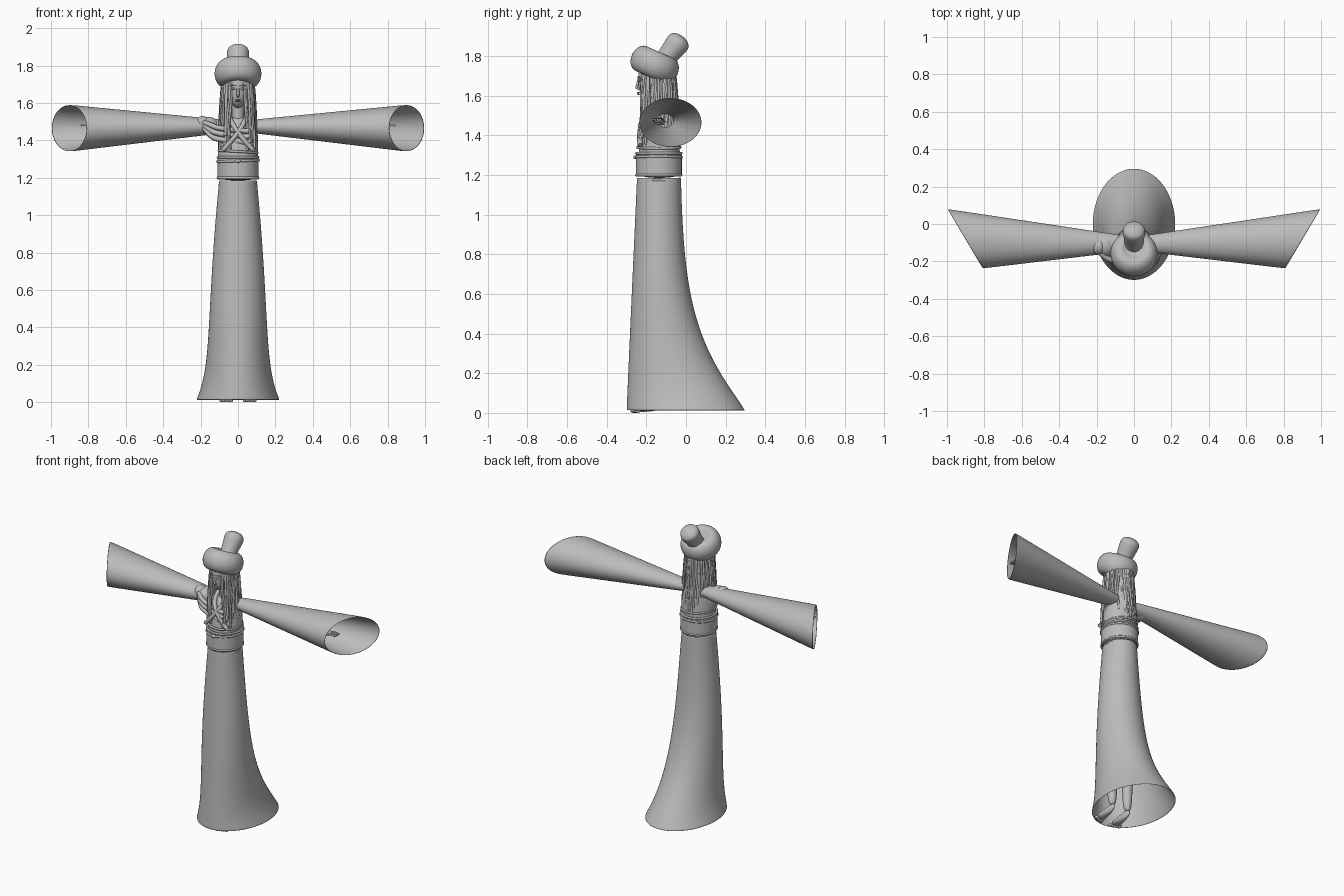
import bpy, bmesh, math, random
from math import sin, cos, pi, exp, sqrt, radians
from mathutils import Vector, Matrix

random.seed(4)
if "Cube" in bpy.data.objects:
    bpy.data.objects.remove(bpy.data.objects["Cube"])

GREY = (0.5, 0.5, 0.5, 1)
clay = bpy.data.materials.new("grey clay")
clay.use_nodes = True
clay.diffuse_color = GREY
clay.node_tree.nodes["Principled BSDF"].inputs["Base Color"].default_value = GREY


def steps(count):
    """Even steps that stop just short of both ends, so tips stay open."""
    return [min(max(i / count, 0.01), 0.99) for i in range(count + 1)]


def circle(count):
    return [2 * pi * i / count for i in range(count)]


def link(name, data):
    data.materials.append(clay)
    thing = bpy.data.objects.new(name, data)
    bpy.context.collection.objects.link(thing)
    return thing


def finish(name, bm):
    bmesh.ops.recalc_face_normals(bm, faces=bm.faces)
    for face in bm.faces:
        face.smooth = True
    mesh = bpy.data.meshes.new(name)
    bm.to_mesh(mesh)
    bm.free()
    return link(name, mesh)


def loft(name, rings, sides=24, hollow=False):
    """Skin elliptical rings, each given as a centre and two half axes."""
    bm = bmesh.new()
    loops = [[bm.verts.new(Vector(centre) + Vector(u) * cos(a) + Vector(v) * sin(a)) for a in circle(sides)]
             for centre, u, v in rings]
    for lower, upper in zip(loops, loops[1:]):
        for i in range(sides):
            bm.faces.new((lower[i - 1], lower[i], upper[i], upper[i - 1]))
    if not hollow:
        bm.faces.new(loops[0])
        bm.faces.new(loops[-1])
    thing = finish(name, bm)
    if hollow:
        thing.modifiers.new("wall", 'SOLIDIFY').thickness = 0.004
    thing.modifiers.new("rounding", 'SUBSURF').levels = 2
    thing.modifiers["rounding"].render_levels = 2


def body(name, low, high, width, front, back, count=8, **options):
    """Upright loft; width, front and back are rules of the relative height."""
    loft(name, [((0, (front(t) + back(t)) / 2, low + (high - low) * t), (width(t), 0, 0),
                 (0, (back(t) - front(t)) / 2, 0)) for t in steps(count)], **options)


def spun(name, profile, base, tilt):
    """Turned profile of radius and height, leaning back."""
    lean = Matrix.Rotation(-radians(tilt), 3, 'X')
    right, depth, axis = lean.transposed()
    loft(name, [(Vector(base) + axis * height, right * radius, depth * radius) for radius, height in profile])


def blob(name, centre, size):
    bm = bmesh.new()
    bmesh.ops.create_uvsphere(bm, u_segments=20, v_segments=12, radius=1)
    bmesh.ops.scale(bm, vec=size, verts=bm.verts)
    bmesh.ops.translate(bm, vec=centre, verts=bm.verts)
    finish(name, bm)


def cord(name, paths, radius, closed=False):
    """Round cords along smooth paths."""
    curve = bpy.data.curves.new(name, 'CURVE')
    curve.dimensions = '3D'
    curve.bevel_depth = radius
    curve.bevel_resolution = 1
    curve.resolution_u = 5
    curve.use_fill_caps = True
    for path in paths:
        spline = curve.splines.new('NURBS')
        spline.points.add(len(path) - 1)
        for point, place in zip(spline.points, path):
            point.co = (*place, 1)
        spline.order_u = 3
        spline.use_endpoint_u = not closed
        spline.use_cyclic_u = closed
    link(name, curve)


def hoop(height, width, tilt):
    """Closed path around the waist."""
    return [(width * cos(a), (width + 0.005) * sin(a) - 0.137, height + tilt * cos(a)) for a in circle(16)]


# Long skirt, open below, flared at the hem and trailing at the back
body("skirt", 0, 1.2,
     width=lambda t: 0.1 + 0.06 * (1 - t * t) + 0.07 * exp(-9 * t),
     front=lambda t: 0.055 * t - 0.302,
     back=lambda t: 0.335 * exp(-(3.3 * t) ** 1.2) - 0.03,
     count=24, sides=32, hollow=True)
cord("skirt_folds", [hoop(1.17, 0.1, 0.004), hoop(1.13, 0.1, -0.006)], 0.006, closed=True)

# Torso, sash and cords
body("torso", 1.18, 1.54,
     width=lambda t: 0.108 * sqrt(1 - t ** 8),
     front=lambda t: 0.08 * t ** 4 - 0.24,
     back=lambda t: -0.03 - 0.06 * t ** 6)
body("sash", 1.19, 1.31,
     width=lambda t: 0.112, front=lambda t: -0.254, back=lambda t: -0.02, hollow=True)
cord("sash_cords", [hoop(1.31, 0.11, 0), hoop(1.29, 0.112, 0.004), hoop(1.2, 0.11, 0), hoop(1.34, 0.105, -0.006)],
     0.007, closed=True)
blob("sash_knot", (0, -0.256, 1.29), (0.016, 0.01, 0.01))

# Folds draped across the chest and bunched on the right shoulder
cord("shoulder_drape", [[(-0.2, -0.13, 1.5), (-0.16, -0.18, 1.49 - drop), (-0.1, -0.2, 1.46 - drop),
                         (0.06, -0.23, 1.45 - drop)] for drop in (0, 0.03, 0.06)], 0.015)
blob("bunched_sleeve", (-0.155, -0.115, 1.475), (0.055, 0.06, 0.05))
blob("sleeve_fold", (-0.19, -0.12, 1.49), (0.04, 0.045, 0.04))

for side, s in (("left", 1), ("right", -1)):
    cord(side + "_collar", [[(s * 0.05, -0.1, 1.55), (s * 0.05, -0.2, 1.52), (-s * 0.02, -0.24, 1.41),
                             (-s * 0.08, -0.23, 1.35)]], 0.014)

    # Trumpet sleeve, cut at a slant
    rings = []
    for t in steps(8):
        rear = Vector((s * (0.05 + 0.96 * t), 0.145 * t - 0.062, 0))
        fore = Vector((s * (0.07 + 0.75 * t), -0.15 - 0.09 * t, 0))
        middle = (rear + fore) / 2 + Vector((0, 0, 1.475 - 0.01 * t))
        rings.append((middle, (rear - fore) / 2, (0, 0, 0.034 + 0.093 * t)))
    loft(side + "_sleeve", rings, sides=28, hollow=True)

    # Arm and hand inside the sleeve
    cord(side + "_arm", [[(s * 0.06, -0.12, 1.47), (s * 0.4, -0.13, 1.47), (s * 0.75, -0.14, 1.475)]], 0.02)
    blob(side + "_palm", (s * 0.765, -0.14, 1.475), (0.035, 0.028, 0.013))
    cord(side + "_fingers", [[(s * 0.77, -0.14 + spread, 1.475), (s * 0.81, -0.145 + spread, 1.485),
                              (s * 0.84, -0.15 + spread, 1.48)] for spread in (-0.02, -0.007, 0.007, 0.02)], 0.006)

    # Bare leg, foot and toes under the skirt
    x = s * 0.06
    loft(side + "_leg", [((x, -0.135, 0.04 + 1.1 * t), (radius, 0, 0), (0, radius, 0))
                         for t in steps(10) for radius in [0.024 + 0.03 * sin(t * 2)]], sides=14)
    loft(side + "_foot", [((x, -0.11 - 0.145 * t, 0.045 - 0.03 * t), (0.035 * sqrt(t), 0, 0),
                           (0, 0, 0.008 + 0.045 * sqrt(t) * (1 - t))) for t in steps(6)], sides=14)
    for toe in range(5):
        blob(f"{side}_toe_{toe}", (x + s * (0.014 * toe - 0.025), 0.005 * toe - 0.265, 0.01), (0.008, 0.016, 0.01))

    # Eyes and brows
    blob(side + "_eye", (s * 0.025, -0.235, 1.676), (0.011, 0.008, 0.006))
    cord(side + "_brow", [[(s * 0.01, -0.243, 1.69), (s * 0.026, -0.242, 1.7), (s * 0.042, -0.23, 1.69)]], 0.003)

# Neck, egg-shaped head, nose and lips
body("neck", 1.5, 1.62, width=lambda t: 0.032, front=lambda t: -0.175, back=lambda t: -0.105)
body("head", 1.57, 1.79,
     width=lambda t: 0.062 * sqrt(sin(pi * t)),
     front=lambda t: -0.16 - 0.083 * sin(pi * t) ** 0.25,
     back=lambda t: -0.16 + 0.085 * sin(pi * t))
cord("nose", [[(0, -0.237, 1.69), (0, -0.247, 1.65), (0, -0.252, 1.64), (0, -0.236, 1.634)]], 0.007)
for name, height in (("upper_lip", 1.616), ("lower_lip", 1.608)):
    blob(name, (0, -0.24, height), (0.014, 0.007, 0.004))

# Hair: a solid mass behind, with hanging locks all round except the face
body("hair_mass", 1.38, 1.76,
     width=lambda t: 0.06 + 0.018 * t,
     front=lambda t: -0.1 - 0.1 * t,
     back=lambda t: -0.03 - 0.03 * t)
locks = []
for i in range(64):
    angle = radians(-60 + 300 * i / 63)
    reach = random.uniform(0.088, 0.104)
    end = random.uniform(1.33, 1.44)
    lock = []
    for t in steps(6):
        spread = 0.075 + (reach - 0.075) * sqrt(t)
        turn = angle + random.uniform(-0.08, 0.08)
        lock.append((spread * cos(turn), 1.08 * spread * sin(turn) - 0.145, 1.74 + (end - 1.74) * t))
    locks.append(lock)
cord("hair_locks", locks, 0.007)

# Hat: puffy rolled brim and a bulbous crown leaning back
spun("hat_brim", [(0.075 + 0.053 * cos(a), 0.07 * sin(a)) for a in [radians(d) for d in range(-140, 140, 25)]],
     (0, -0.158, 1.757), 24)
spun("hat_crown", [((0.05 + 0.025 * t * t) * sqrt(1 - t ** 8), 0.175 * t) for t in steps(10)],
     (0, -0.122, 1.763), 38)
